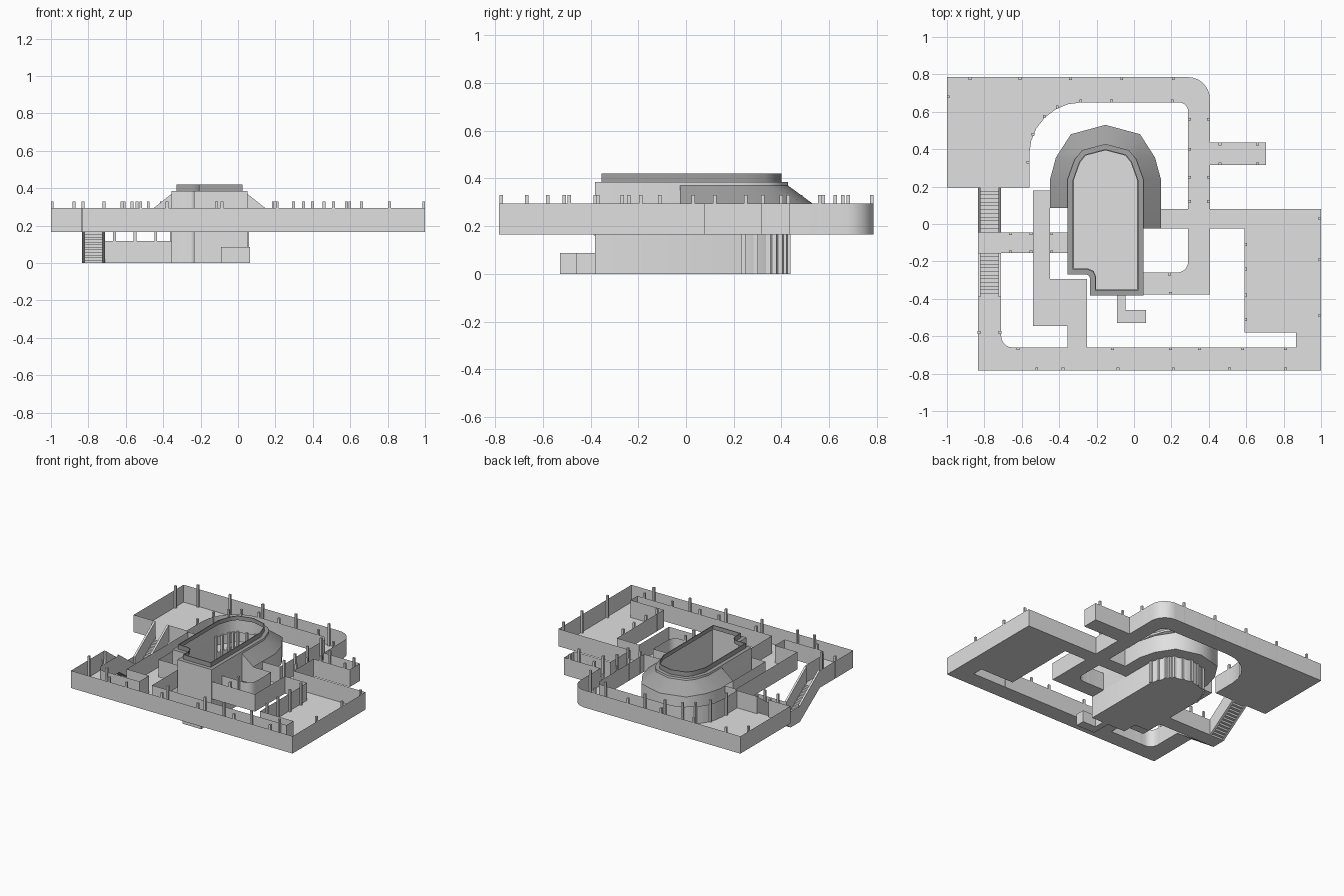
import bpy, bmesh, math
from mathutils import Vector
from mathutils.geometry import tessellate_polygon

if "Cube" in bpy.data.objects:
    bpy.data.objects.remove(bpy.data.objects["Cube"])


def material(name, v):
    m = bpy.data.materials.new(name)
    m.diffuse_color = (v, v, v, 1)
    m.use_nodes = True
    m.node_tree.nodes["Principled BSDF"].inputs["Base Color"].default_value = m.diffuse_color
    return m


GREY = material("light_grey", 0.745)
DARK = material("dark_grey", 0.36)
FLOOR, TOP, POST = 0.165, 0.295, 0.33


def make(name, verts, faces, mat=GREY):
    me = bpy.data.meshes.new(name)
    me.from_pydata([tuple(v) for v in verts], [], faces)
    me.materials.append(mat)
    ob = bpy.data.objects.new(name, me)
    bpy.context.collection.objects.link(ob)
    return ob


def arc(cx, cy, r, a0, a1, n=5):
    return [(cx + r * math.cos(math.radians(a0 + (a1 - a0) * i / n)),
             cy + r * math.sin(math.radians(a0 + (a1 - a0) * i / n))) for i in range(n + 1)]


def floor(name, loops, z):
    """Flat sheet with holes, facing up."""
    vs = [[Vector((x, y, 0)) for x, y in l] for l in loops]
    flat = [v for l in vs for v in l]
    tris = []
    for a, b, c in tessellate_polygon(vs):
        n = (flat[b] - flat[a]).cross(flat[c] - flat[a]).z
        if abs(n) > 1e-9:
            tris.append((a, b, c) if n > 0 else (a, c, b))
    return make(name, [(v.x, v.y, z) for v in flat], tris)


def loft(name, lower, upper, closed=False, mat=GREY, smooth=True):
    """Strip between two 3D paths; the outside is on the left of the path."""
    n = len(lower)
    faces = [(i, n + i, n + (i + 1) % n, (i + 1) % n) for i in range(n if closed else n - 1)]
    ob = make(name, list(lower) + list(upper), faces, mat)
    if smooth:
        ob.data.shade_smooth()
        ob.data.set_sharp_from_angle(angle=math.radians(45))
    return ob


def wall(name, path, z0, z1, closed=False, mat=GREY):
    return loft(name, [(x, y, z0) for x, y in path], [(x, y, z1) for x, y in path], closed, mat)


def inset(poly, d):
    """Mitred inset of a clockwise polygon."""
    out = []
    for i, p in enumerate(poly):
        p = Vector(p)
        a = (p - Vector(poly[i - 1])).normalized()
        b = (Vector(poly[(i + 1) % len(poly)]) - p).normalized()
        na, nb = Vector((a.y, -a.x)), Vector((b.y, -b.x))
        out.append(tuple(p + (na + nb) * d / (1 + na.dot(nb))))
    return out


def mirrored(half, cx=-0.1525):
    """Left-to-right arch from (offset, y) points ending on the axis."""
    return [(cx - o, y) for o, y in half] + [(cx + o, y) for o, y in half[-2::-1]]


# arches of the central hall and of the gallery around it
hall_arch = mirrored([(0.2025, 0.24), (0.165, 0.345), (0.125, 0.395), (0, 0.428)])
gallery_arch = mirrored([(0.2975, 0.235), (0.265, 0.355), (0.185, 0.48), (0, 0.53)])

# outer walkway wall, from the lower stair head round to the upper stair head
inner_run = [(-0.71, -0.39)] + arc(-0.65, -0.60, 0.06, 180, 270) + [
    (-0.355, -0.66), (-0.355, -0.545), (-0.54, -0.545), (-0.54, 0.18), (-0.45, 0.18)
] + gallery_arch + [(0.145, 0.08), (0.29, 0.08)] + arc(0.24, 0.60, 0.05, 0, 90) \
    + arc(-0.28, 0.37, 0.28, 90, 180, 6) + [(-0.56, 0.195), (-0.71, 0.195)]
outer_run = [(-0.835, 0.195), (-1, 0.195), (-1, 0.785)] + arc(0.29, 0.67, 0.115, 90, 0, 7) + [
    (0.405, 0.435), (0.705, 0.435), (0.705, 0.315), (0.405, 0.315), (0.405, 0.08),
    (1, 0.08), (1, -0.783), (-0.835, -0.783), (-0.835, -0.39)]
# walls facing the voids beside the hall
south_run = [(-0.355, 0.085), (-0.45, 0.085), (-0.45, -0.295), (-0.25, -0.295), (-0.25, -0.66),
             (0.865, -0.66), (0.865, -0.58), (0.59, -0.58), (0.59, -0.025), (0.405, -0.025),
             (0.405, -0.378), (0.05, -0.378)]
east_run = [(0.05, -0.26)] + arc(0.23, -0.20, 0.06, 270, 360) + [(0.29, -0.025), (0.05, -0.025)]

floor("walkway_floor", [inner_run + outer_run, south_run + east_run + hall_arch[::-1]], FLOOR)
for name, run in (("inner_wall", inner_run), ("outer_wall", outer_run),
                  ("south_void_wall", south_run), ("east_void_wall", east_run)):
    wall(name, run, FLOOR, TOP)

# central hall: floor, wall, ledge and raised rim
front = [(0.05, -0.382), (-0.235, -0.382), (-0.235, -0.29), (-0.241, -0.276),
         (-0.255, -0.27), (-0.355, -0.27)]
hall = front + hall_arch
rim = inset(hall, 0.027)
lip = inset(hall, 0.033)
floor("hall_floor", [hall], 0.0)
wall("hall_lower_wall", hall, 0.0, FLOOR, True)
wall("hall_middle_wall", [hall_arch[-1]] + front + [hall_arch[0]], FLOOR, 0.28)
wall("hall_upper_wall", hall, 0.28, 0.385, True)
loft("hall_ledge", [(x, y, 0.385) for x, y in hall], [(x, y, 0.386) for x, y in rim],
     True, DARK, False)
wall("hall_rim", rim, 0.386, 0.42, True, DARK)
loft("hall_rim_top", [(x, y, 0.42) for x, y in rim], [(x, y, 0.42) for x, y in lip],
     True, DARK, False)

# sloping gallery roof with triangular ends
low = [(-0.45, 0.085)] + gallery_arch + [(0.145, -0.025)]
high = [(-0.355, 0.085)] + hall_arch + [(0.05, -0.025)]
loft("gallery_roof", [(x, y, TOP) for x, y in low], [(x, y, 0.37) for x, y in high], mat=DARK)
make("gallery_end_left", [(-0.45, 0.085, TOP), (-0.355, 0.085, TOP), (-0.355, 0.085, 0.37)], [(0, 1, 2)])
make("gallery_end_right", [(0.05, -0.025, TOP), (0.145, -0.025, TOP), (0.05, -0.025, 0.37)], [(0, 1, 2)])

# low landing between the two stairs
floor("landing_floor", [[(-0.835, -0.155), (-0.355, -0.155), (-0.355, -0.045), (-0.835, -0.045)]], 0.0)
wall("landing_wall_left", [(-0.835, -0.155), (-0.835, -0.045)], 0, 0.118)
wall("landing_wall_back", [(-0.71, -0.045), (-0.355, -0.045)], 0, 0.118)
wall("landing_wall_front", [(-0.355, -0.155), (-0.71, -0.155)], 0, 0.118)

# small low passage at the front of the hall
passage = [(-0.045, -0.382), (-0.045, -0.46), (0.065, -0.46), (0.065, -0.528),
           (-0.09, -0.528), (-0.09, -0.382)]
floor("passage_floor", [passage], 0.0)
wall("passage_wall", passage, 0, 0.087)


def stairs(name, y0, y1, steps=12):
    """Stepped sheet rising from the landing, with thick sloping sides."""
    prof = [(y0, 0.0)]
    for i in range(steps):
        z = FLOOR * (i + 1) / steps
        prof += [(y0 + (y1 - y0) * i / steps, z), (y0 + (y1 - y0) * (i + 1) / steps, z)]
    a, b = (-0.82, -0.725) if y1 > y0 else (-0.725, -0.82)
    loft(name + "_steps", [(a, y, z) for y, z in prof], [(b, y, z) for y, z in prof], smooth=False)
    for side, xa, xb in (("left", -0.835, -0.82), ("right", -0.725, -0.71)):
        v = [(x, y, z) for x in (xa, xb)
             for y, z in ((y0, 0), (y1, FLOOR), (y1, TOP), (y0, 0.12))]
        f = [(0, 1, 2, 3), (7, 6, 5, 4), (0, 4, 5, 1), (1, 5, 6, 2), (2, 6, 7, 3), (3, 7, 4, 0)]
        ob = make(f"{name}_side_{side}", v, f)
        bm = bmesh.new()
        bm.from_mesh(ob.data)
        bmesh.ops.recalc_face_normals(bm, faces=bm.faces)
        bm.to_mesh(ob.data)
        bm.free()


stairs("back_stairs", -0.045, 0.195)
stairs("front_stairs", -0.155, -0.39)


def posts(name, spots, w):
    """Upright square posts, each given as x, y, bottom, top."""
    bm = bmesh.new()
    for x, y, z0, z1 in spots:
        r = bmesh.ops.create_cube(bm, size=1)
        bmesh.ops.scale(bm, vec=(w, w, z1 - z0), verts=r["verts"])
        bmesh.ops.translate(bm, vec=(x, y, (z0 + z1) / 2), verts=r["verts"])
    bm.to_mesh(make(name, [], []).data)
    bm.free()


# small posts standing just inside the walls
along_x = [(0.778, (-0.877, -0.61, -0.34, -0.065, 0.21)), (0.657, (-0.285, -0.12, 0.205)),
           (0.428, (0.46, 0.66)), (0.322, (0.46, 0.66)),
           (-0.775, (-0.52, -0.38, -0.085, 0.21, 0.51, 0.81)),
           (-0.667, (-0.62, -0.115, 0.195, 0.35, 0.58, 0.81)),
           (-0.37, (0.195,)), (-0.267, (0.19,))]
along_y = [(-0.993, (0.68,)), (0.297, (0.56, 0.4, 0.25, 0.12)), (0.398, (0.56, 0.25, 0.12)),
           (0.597, (-0.11, -0.24, -0.38, -0.51)), (0.993, (0.03, -0.19, -0.49)),
           (-0.717, (-0.58,)), (-0.828, (-0.58,)), (-0.567, (0.33,))]
spots = [(x, y, FLOOR, POST) for y, xs in along_x for x in xs]
spots += [(x, y, FLOOR, POST) for x, ys in along_y for y in ys]
spots += [(-0.41, 0.625, FLOOR, POST), (-0.48, 0.575, FLOOR, POST), (-0.54, 0.48, FLOOR, POST)]
spots += [(x, y, 0, 0.165) for x in (-0.66, -0.55, -0.44) for y in (-0.052, -0.148)]
posts("wall_posts", spots, 0.015)

# pillars between hall and gallery, at the arch corners and halfway between them
mids = [((a[0] + b[0]) / 2, (a[1] + b[1]) / 2) for a, b in zip(hall_arch, hall_arch[1:])]
posts("hall_pillars", [(x, y, 0, 0.29) for x, y in hall_arch + mids], 0.018)
